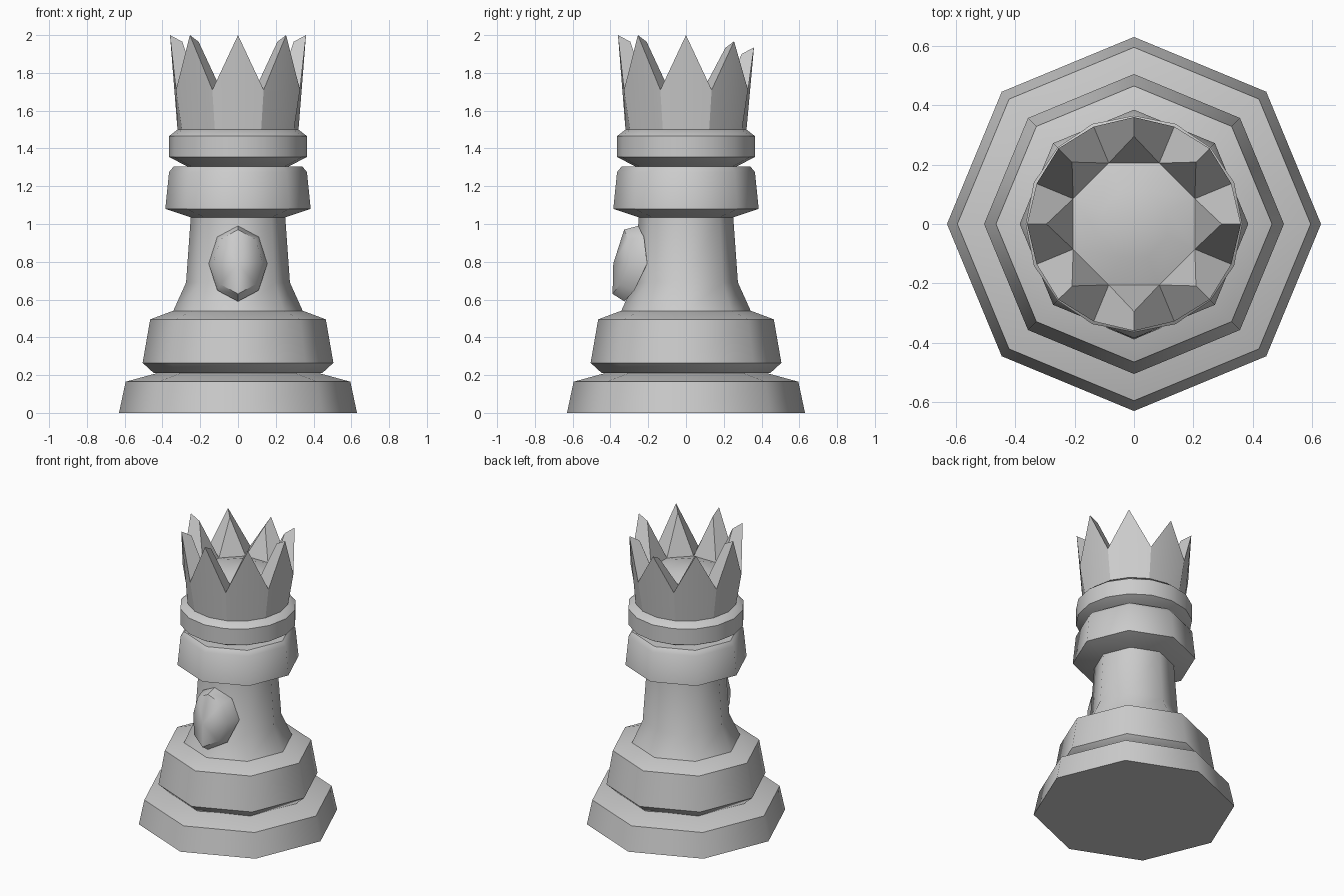
import bpy, bmesh
from math import sin, cos, pi, radians

if "Cube" in bpy.data.objects:
    bpy.data.objects.remove(bpy.data.objects["Cube"])


def finish(name, bm, angle=50):
    bmesh.ops.recalc_face_normals(bm, faces=bm.faces)
    mesh = bpy.data.meshes.new(name)
    bm.to_mesh(mesh)
    bm.free()
    ob = bpy.data.objects.new(name, mesh)
    bpy.context.collection.objects.link(ob)
    bpy.ops.object.select_all(action='DESELECT')
    ob.select_set(True)
    bpy.context.view_layer.objects.active = ob
    bpy.ops.object.shade_smooth_by_angle(angle=radians(angle))
    return ob


def bridge(bm, a, b):
    n = len(a)
    for i in range(n):
        j = (i + 1) % n
        bm.faces.new((a[i], a[j], b[j], b[i]))


def fan(bm, ring, co):
    c = bm.verts.new(co)
    n = len(ring)
    for i in range(n):
        bm.faces.new((ring[i], ring[(i + 1) % n], c))


def polar(r, i, n, z, shift=0.0):
    a = 2 * pi * (i + shift) / n
    return (r * cos(a), r * sin(a), z)


def turned(name, profile, sides):
    bm = bmesh.new()
    rings = [[bm.verts.new(polar(r, i, sides, z)) for i in range(sides)]
             for r, z in profile]
    for a, b in zip(rings, rings[1:]):
        bridge(bm, a, b)
    bm.faces.new(rings[0])
    bm.faces.new(rings[-1])
    return finish(name, bm)


# Stacked octagonal tiers
turned("base", [(.63, 0), (.595, .165), (.43, .21)], 8)
turned("lower_tier", [(.445, .21), (.505, .265), (.465, .495), (.345, .54)], 8)
turned("column", [(.345, .535), (.275, .69), (.25, 1.04)], 8)
turned("collar", [(.25, 1.035), (.385, 1.08), (.365, 1.275), (.34, 1.305)], 8)

# Rounder ring under the crown
turned("crown_ring", [(.26, 1.30), (.365, 1.355), (.365, 1.465), (.32, 1.5)], 16)

# Crown: eight points with thick, inward-sloping rims
bm = bmesh.new()
bottom, outer, inner = [], [], []
for i in range(16):
    bottom.append(bm.verts.new(polar(.32, i, 16, 1.495)))
    tip = i % 2 == 0
    x, y, z = polar(.36 if tip else .355, i, 16, 2.0 if tip else 1.71)
    if tip and y > .01:
        z -= .5 * y * y          # rear points are slightly shorter
    outer.append(bm.verts.new((x, y, z)))
    x, y, _ = polar(.295 if tip else .222, i, 16, 0)
    inner.append(bm.verts.new((x, y, z - .035 if tip else 1.70)))
bridge(bm, bottom, outer)
bridge(bm, outer, inner)
bm.faces.new(bottom)
valleys = inner[1::2]
for k in range(8):
    bm.faces.new((valleys[k - 1], inner[2 * k], valleys[k]))
finish("crown", bm, 30)

# Shallow dome closing the crown
bm = bmesh.new()
rim = [bm.verts.new(polar(.222, i, 8, 1.70, .5)) for i in range(8)]
mid = [bm.verts.new(polar(.12, i, 8, 1.732, .5)) for i in range(8)]
bridge(bm, rim, mid)
fan(bm, mid, (0, 0, 1.742))
finish("crown_dome", bm)


# Oval medallion wrapped around the front of the column
def oval(bm, w, h, cz, offset):
    ring = []
    for i in range(8):
        x, z = w * cos(i * pi / 4), cz + h * sin(i * pi / 4)
        y = -.29 + .18 * (z - .79) + 3.5 * x * x + offset
        ring.append(bm.verts.new((x, y, z)))
    return ring


bm = bmesh.new()
back = oval(bm, .155, .2, .79, 0)
front = oval(bm, .13, .17, .80, -.07)
bridge(bm, back, front)
fan(bm, front, (0, -.385, .79))
fan(bm, back, (0, -.2, .79))
finish("medallion", bm)
